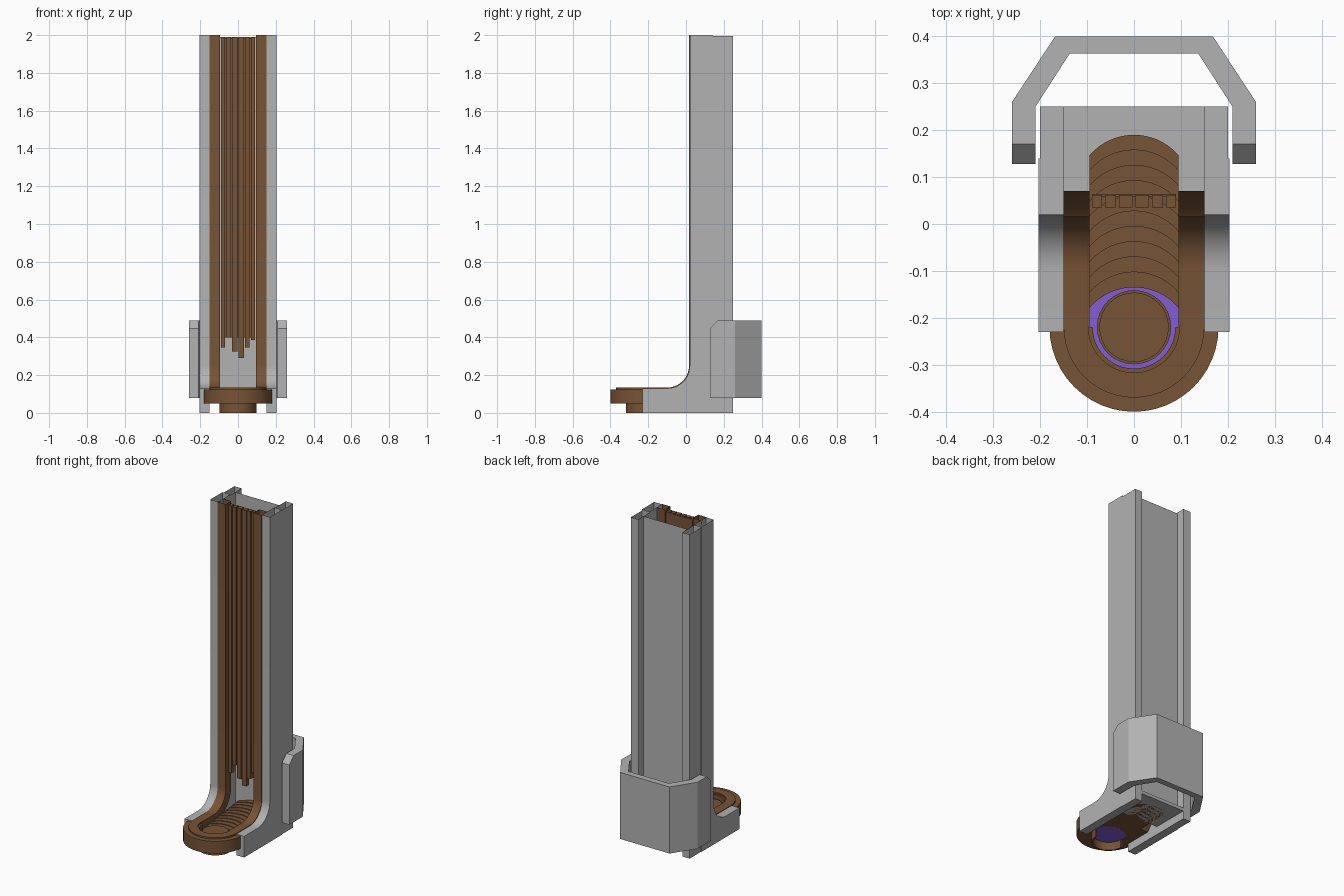
import bpy, bmesh, math
from mathutils import Vector

cube = bpy.data.objects.get("Cube")
if cube:
    bpy.data.objects.remove(cube, do_unlink=True)


def material(name, color):
    m = bpy.data.materials.new(name)
    m.use_nodes = True
    m.diffuse_color = (*color, 1)
    m.node_tree.nodes["Principled BSDF"].inputs["Base Color"].default_value = (*color, 1)
    return m


GREY = material("light grey", (0.45, 0.45, 0.45))
BROWN = material("brown", (0.185, 0.087, 0.037))
PURPLE = material("purple", (0.23, 0.11, 0.65))


def prism(name, outline, axis, low, high, mat, mirror=False, open_top=False):
    """Extrude a 2D outline along x (y, z points) or z (x, y points)."""
    bm = bmesh.new()

    def place(p, d):
        return (d, p[0], p[1]) if axis == "x" else (p[0], p[1], d)

    verts = [bm.verts.new(place(p, low)) for p in outline]
    face = bm.faces.new(verts)
    ext = bmesh.ops.extrude_face_region(bm, geom=[face])
    shift = Vector(place((0, 0), high - low))
    bmesh.ops.translate(bm, vec=shift,
                        verts=[v for v in ext["geom"] if isinstance(v, bmesh.types.BMVert)])
    bmesh.ops.recalc_face_normals(bm, faces=bm.faces)
    if open_top:
        top = max(v.co.z for v in bm.verts)
        caps = [f for f in bm.faces if all(v.co.z > top - 1e-4 for v in f.verts)]
        bmesh.ops.delete(bm, geom=caps, context="FACES_ONLY")
    me = bpy.data.meshes.new(name)
    bm.to_mesh(me)
    bm.free()
    me.materials.append(mat)
    ob = bpy.data.objects.new(name, me)
    bpy.context.collection.objects.link(ob)
    if mirror:
        ob.modifiers.new("Mirror", "MIRROR")
    bpy.ops.object.select_all(action="DESELECT")
    ob.select_set(True)
    bpy.context.view_layer.objects.active = ob
    bpy.ops.object.shade_smooth_by_angle(angle=math.radians(30))
    return ob


def box(name, x, y, z, mat, **kw):
    outline = [(x[0], y[0]), (x[1], y[0]), (x[1], y[1]), (x[0], y[1])]
    return prism(name, outline, "z", *z, mat, **kw)


def arc(cx, cy, r, start, end, n):
    return [(cx + r * math.cos(math.radians(start + (end - start) * i / n)),
             cy + r * math.sin(math.radians(start + (end - start) * i / n)))
            for i in range(n + 1)]


FOOT_Y = -0.22

# Side rails: foot, rounded bend and tall column, open at the top
bend = arc(-0.1, 0.25, 0.12, -90, 0, 10)
prism("side_rail", [(0.14, 0), (-0.23, 0), (-0.23, 0.13)] + bend + [(0.02, 2), (0.14, 2)],
      "x", 0.15, 0.203, GREY, mirror=True, open_top=True)
box("rear_fin", (0.15, 0.2), (0.14, 0.25), (0, 1.995), GREY, mirror=True, open_top=True)

# Back panel and floor between the rails
box("back_panel", (-0.15, 0.15), (0.19, 0.197), (0.07, 1.99), GREY, open_top=True)
box("floor_plate", (-0.15, 0.15), (0.02, 0.25), (0.05, 0.07), GREY)

# Brown inner runners that follow the same bend
outer = arc(-0.1, 0.25, 0.116, -90, 0, 10)
inner = arc(-0.1, 0.25, 0.17, 0, -60, 8)
prism("inner_runner", [(FOOT_Y, 0.05), (FOOT_Y, 0.134)] + outer +
      [(0.016, 2), (0.07, 2)] + inner + [(-0.06, 0.05)],
      "x", 0.095, 0.15, BROWN, mirror=True, open_top=True)


# Half rings closing the foot at the front
def half_ring(name, r_in, r_out, z):
    prism(name, arc(0, FOOT_Y, r_out, 180, 360, 24) + arc(0, FOOT_Y, r_in, 360, 180, 24),
          "z", *z, BROWN)


half_ring("toe_inner_ring", 0.097, 0.15, (0.05, 0.134))
half_ring("toe_outer_ring", 0.15, 0.18, (0.05, 0.125))
half_ring("toe_skirt", 0.088, 0.097, (0, 0.125))


# Purple base disc with a brown button
def disc(name, r, z, mat):
    prism(name, arc(0, FOOT_Y, r, 0, 348.75, 31), "z", *z, mat)


disc("purple_disc", 0.094, (0.05, 0.07), PURPLE)
disc("button", 0.079, (0.07, 0.1), BROWN)
disc("button_cap", 0.074, (0.1, 0.105), BROWN)
box("purple_rear_floor", (-0.095, 0.095), (FOOT_Y, -0.12), (0.052, 0.069), PURPLE)

# Ramp of curved steps going down towards the button
STEPS, PITCH, R = 10, 0.0325, 0.125


def step_edge(apex):
    xs = [-0.095 + 0.19 * i / 16 for i in range(17)]
    return [(x, apex - R + math.sqrt(R * R - x * x)) for x in xs]


for i in range(STEPS):
    back = 0.19 - i * PITCH
    prism(f"ramp_step_{i + 1}", step_edge(back) + step_edge(back - PITCH)[::-1],
          "z", 0.05, 0.13 - 0.004 * i, BROWN)

# Hanging rods of uneven length
edges = [-0.092, -0.065, -0.035, 0, 0.035, 0.065, 0.092]
for i, bottom in enumerate([0.345, 0.4, 0.325, 0.29, 0.345, 0.385]):
    box(f"rod_{i + 1}", (edges[i] + 0.003, edges[i + 1] - 0.003), (0.035, 0.062),
        (bottom, 1.99), BROWN)
box("rod_backing", (-0.09, 0.09), (0.058, 0.064), (0.4, 1.985), BROWN)

# Angular clip wrapped around the back, with sloped front corners
half_out = [(0.26, 0.17), (0.26, 0.26), (0.168, 0.4)]
half_in = [(0.137, 0.363), (0.21, 0.25), (0.21, 0.17)]


def flip(points):
    return [(-x, y) for x, y in reversed(points)]


prism("rear_clip", half_out + flip(half_out) + flip(half_in) + half_in,
      "z", 0.08, 0.49, GREY)
prism("clip_tip", [(0.128, 0.08), (0.17, 0.08), (0.17, 0.49), (0.128, 0.448)],
      "x", 0.21, 0.26, GREY, mirror=True)
